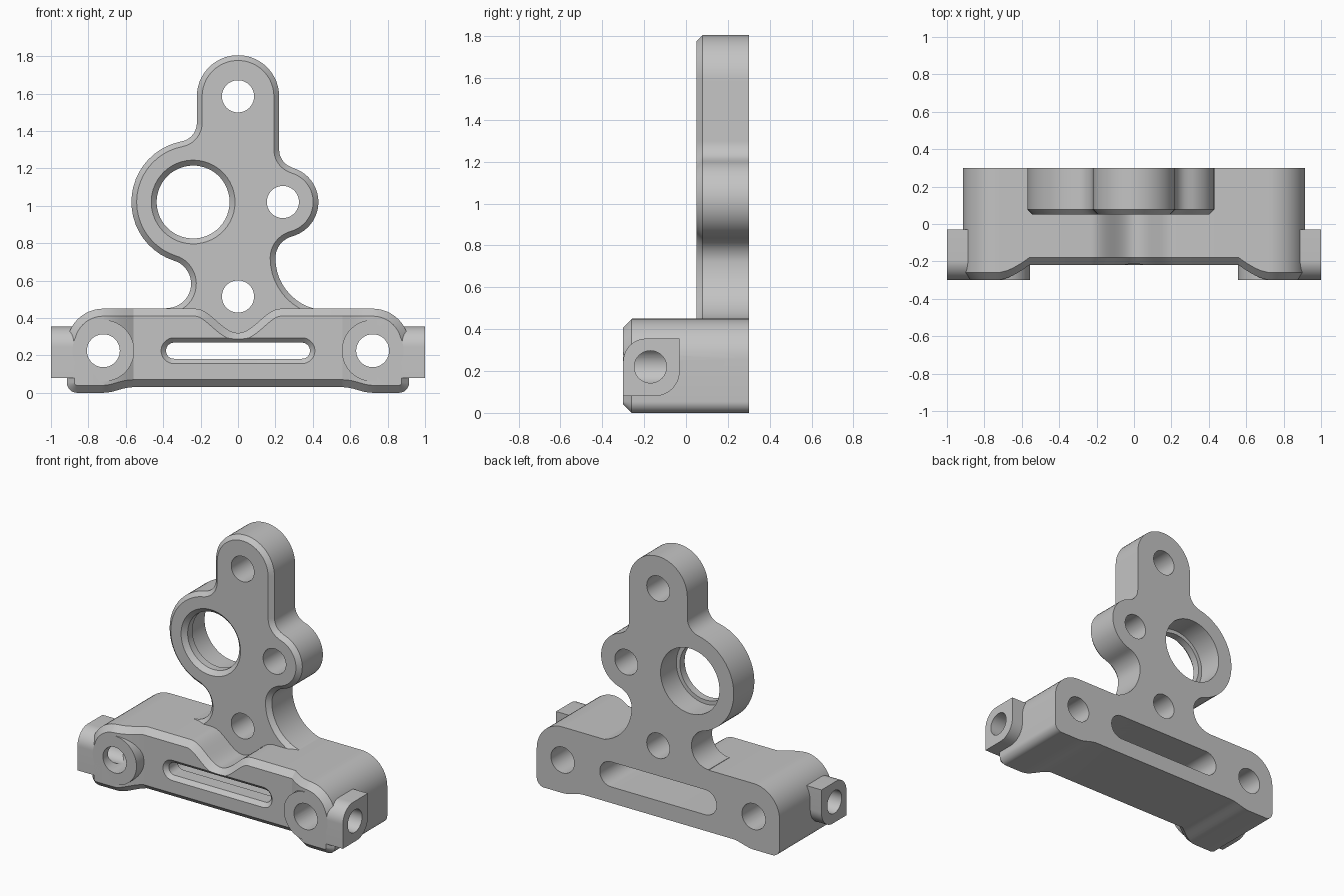
import bpy, bmesh
from math import cos, sin, pi, radians, hypot

if "Cube" in bpy.data.objects:
    bpy.data.objects.remove(bpy.data.objects["Cube"], do_unlink=True)

steel = bpy.data.materials.new("grey_metal")
steel.use_nodes = True
grey = (0.55, 0.55, 0.55, 1)
steel.diffuse_color = grey
steel.node_tree.nodes["Principled BSDF"].inputs["Base Color"].default_value = grey


def arc(cx, cz, r, a0, a1):
    n = max(4, int(abs(a1 - a0) / 7))
    angles = [radians(a0 + (a1 - a0) * i / n) for i in range(n + 1)]
    return [(cx + r * cos(a), cz + r * sin(a)) for a in angles]


def circle(cx, cz, r):
    return arc(cx, cz, r, 0, 360)


def stadium(half, r, z=0.225):
    return arc(half - r, z, r, -90, 90) + arc(r - half, z, r, 90, 270)


def clean(pts):
    """Drop points that coincide with the one before."""
    return [p for i, p in enumerate(pts)
            if hypot(p[0] - pts[i - 1][0], p[1] - pts[i - 1][1]) > 0.004]


def offset(pts, d):
    """Move a counter-clockwise outline inward by d with mitred corners."""
    def normal(p, q):
        length = hypot(q[0] - p[0], q[1] - p[1])
        return (p[1] - q[1]) / length, (q[0] - p[0]) / length
    out = []
    for i, p in enumerate(pts):
        m, n = normal(pts[i - 1], p), normal(p, pts[(i + 1) % len(pts)])
        k = d / (1 + m[0] * n[0] + m[1] * n[1])
        out.append((p[0] + k * (m[0] + n[0]), p[1] + k * (m[1] + n[1])))
    return out


def prism(name, pts, front, back, depth=0, inset=0, shape=None, sideways=False):
    """Extrude an outline from front to back; depth and inset bevel its front rim."""
    bm = bmesh.new()
    pts = clean(pts)
    levels = [(front + depth, pts), (back, pts)]
    if depth:
        levels.insert(0, (front, offset(pts, inset)))
    rings = [[bm.verts.new((x, y, z)) for x, z in ring] for y, ring in levels]
    bm.faces.new(rings[0])
    bm.faces.new(rings[-1][::-1])
    for a, b in zip(rings, rings[1:]):
        for i in range(len(a)):
            bm.faces.new((a[i], a[i - 1], b[i - 1], b[i]))
    if shape:
        shape(bm)
    if sideways:
        for v in bm.verts:
            v.co.x, v.co.y = v.co.y, v.co.x
    bmesh.ops.recalc_face_normals(bm, faces=bm.faces[:])
    mesh = bpy.data.meshes.new(name)
    bm.to_mesh(mesh)
    bm.free()
    mesh.materials.append(steel)
    ob = bpy.data.objects.new(name, mesh)
    bpy.context.collection.objects.link(ob)
    return ob


def cut(cutter, *targets):
    for target in targets:
        mod = target.modifiers.new("cut", "BOOLEAN")
        mod.operation, mod.object, mod.solver = "DIFFERENCE", cutter, "EXACT"
        bpy.context.view_layer.objects.active = target
        bpy.ops.object.modifier_apply(modifier=mod.name)
    bpy.data.objects.remove(cutter, do_unlink=True)


def wave(t):
    return (1 - cos(pi * t)) / 2


# Base block: right half outline from bottom to top, then mirrored
half = [(0.56 + 0.16 * i / 8, 0.03 * (1 - wave(i / 8))) for i in range(9)]
half += arc(0.86, 0.055, 0.055, -90, 0)
half += arc(0.72, 0.255, 0.195, 0, 90)
half += [(0.23 * (1 - i / 14), 0.45 - 0.13 * wave(i / 14)) for i in range(15)]
outline = half + [(-x, z) for x, z in reversed(half[:-1])]


# Push the front of the block forward around the end bolts
def swell(bm):
    for s in (-1, 1):
        for i in range(9):
            bmesh.ops.bisect_plane(bm, geom=bm.verts[:] + bm.edges[:] + bm.faces[:],
                                   plane_co=(s * (0.56 + 0.18 * i / 8), 0, 0),
                                   plane_no=(1, 0, 0), dist=1e-4)
    for v in bm.verts:
        if v.co.y < 0:
            t = min(1, max(0, (abs(v.co.x) - 0.56) / 0.18))
            v.co.y -= 0.08 * sin(t * pi / 2)


block = prism("base_block", outline, -0.22, 0.3, 0.04, 0.04, swell)

# Upright plate with lobes and blended necks
plate_outline = ([(-0.381, 0.26), (0.48, 0.26)]
                 + arc(0.48, 0.72, 0.28, 270, 180)
                 + arc(0.32, 0.72, 0.12, 180, 104.9)
                 + arc(0.24, 1.02, 0.19, -75.1, 74)
                 + arc(0.32, 1.30, 0.10, 254, 180)
                 + arc(0, 1.585, 0.22, 0, 180)
                 + arc(-0.32, 1.4425, 0.10, 0, -79.3)
                 + arc(-0.24, 1.02, 0.33, 100.7, 252.1)
                 + arc(-0.381, 0.583, 0.13, 72.1, -90))
plate = prism("upright_plate", plate_outline, 0.05, 0.3, 0.028, 0.028)
parts = [block, plate]

# Bolt bosses and side ears, drilled together with the block
ear_outline = ([(-0.3, 0.08)] + arc(-0.15, 0.2, 0.12, -90, 0) + [(-0.03, 0.355)]
               + arc(-0.19, 0.245, 0.11, 90, 180))
for side, s in (("left", 1), ("right", -1)):
    boss = prism(side + "_boss", circle(s * 0.72, 0.225, 0.165), -0.3, -0.1)
    ear = prism(side + "_ear", ear_outline, s * 0.83, s, sideways=True)
    cut(prism("bolt_hole", circle(s * 0.72, 0.225, 0.088), -0.5, 0.5), block, boss)
    cut(prism("ear_hole", circle(-0.17, 0.22, 0.077), s * 0.72, s * 1.1, sideways=True),
        block, boss, ear)
    parts += [boss, ear]

# Plate holes and the stepped bore with a flared front rim
for x, z in ((0, 1.585), (0.24, 1.02), (0, 0.515)):
    cut(prism("plate_hole", circle(x, z, 0.086), -0.1, 0.5), plate)
cut(prism("bore", circle(-0.24, 1.02, 0.195), 0.049, 0.5, 0.03, -0.03), plate)
cut(prism("bore_back", circle(-0.24, 1.02, 0.222), 0.13, 0.5), plate)

# Long slot with a flared front rim and a wider pocket behind
cut(prism("slot", stadium(0.385, 0.043), -0.221, 0.5, 0.027, -0.027), block)
cut(prism("slot_pocket", stadium(0.44, 0.085), -0.1, 0.5), block, plate)

# Smooth curved walls, sharp edges kept
bpy.ops.object.select_all(action="DESELECT")
for ob in parts:
    ob.select_set(True)
bpy.context.view_layer.objects.active = block
bpy.ops.object.shade_smooth_by_angle(angle=radians(25))
